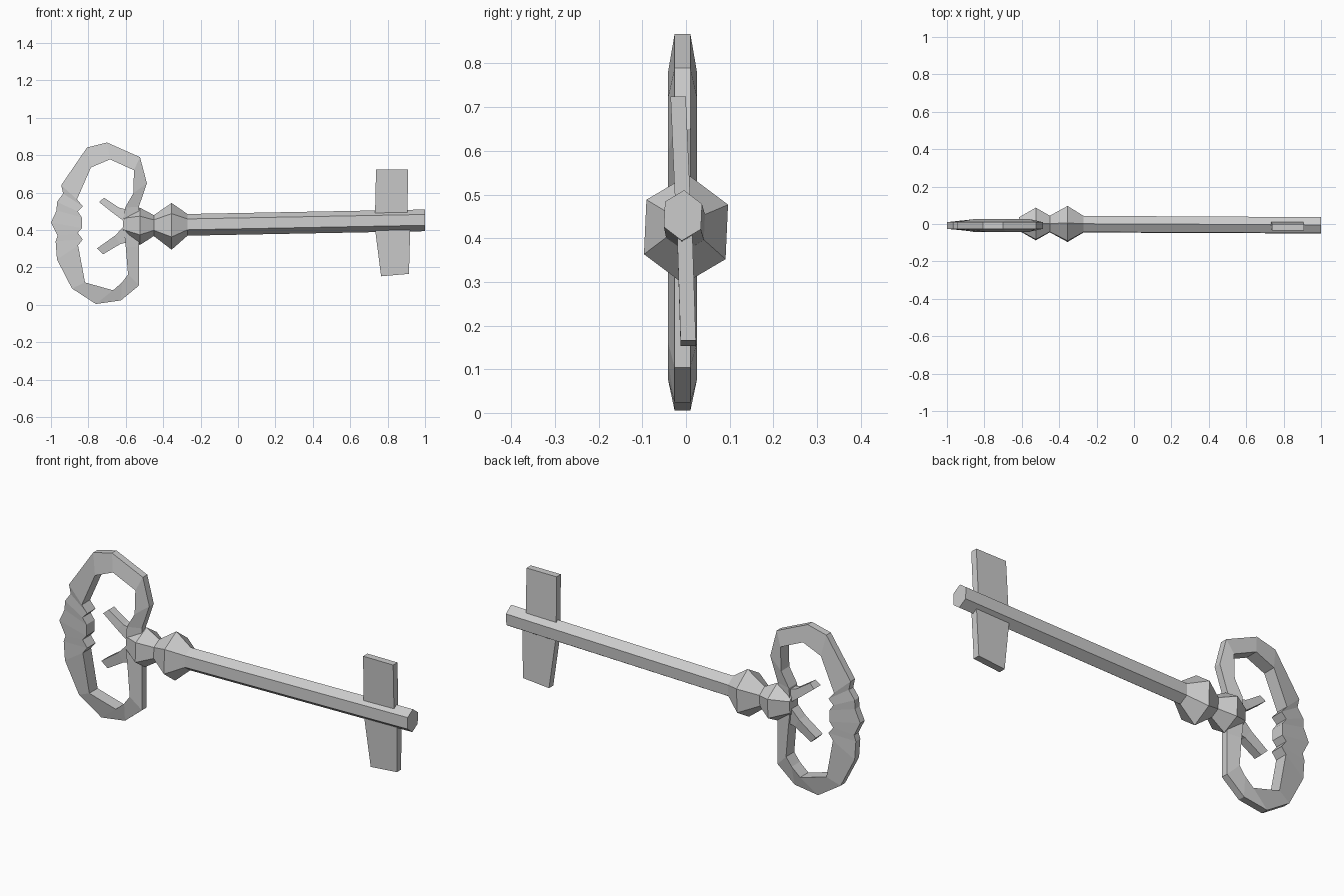
import bpy
import math


def make(name, verts, faces):
    mesh = bpy.data.meshes.new(name)
    mesh.from_pydata(verts, [], faces)
    mesh.validate()
    obj = bpy.data.objects.new(name, mesh)
    bpy.context.collection.objects.link(obj)
    # consistent outward normals
    bpy.context.view_layer.objects.active = obj
    obj.select_set(True)
    bpy.ops.object.mode_set(mode='EDIT')
    bpy.ops.mesh.select_all(action='SELECT')
    bpy.ops.mesh.normals_make_consistent(inside=False)
    bpy.ops.object.mode_set(mode='OBJECT')
    obj.select_set(False)
    return obj


def loft(name, rings):
    """Skin equal-length closed rings and cap both ends."""
    n = len(rings[0])
    verts = [v for r in rings for v in r]
    faces = [(i * n + j, i * n + (j + 1) % n, (i + 1) * n + (j + 1) % n, (i + 1) * n + j)
             for i in range(len(rings) - 1) for j in range(n)]
    faces += [tuple(range(n)), tuple(range(len(verts) - n, len(verts)))]
    return make(name, verts, faces)


def hexagon(x, y, z, ry, rz):
    return [(x, y + ry * math.sin(math.radians(60 * k + 3)),
             z + rz * math.cos(math.radians(60 * k + 3))) for k in range(6)]


def band(name, pairs, t_out, t_in, yc=-0.008):
    """Bevelled ribbon in the xz plane; each pair is outer x, z, inner x, z."""
    return loft(name, [[(a, yc - t_out, b), (a, yc + t_out, b),
                        (c, yc + t_in, d), (c, yc - t_in, d)] for a, b, c, d in pairs])


# hexagonal stem with two collars: x, y, z, y radius, z radius
stem = [(-0.615, 0, 0.43, 0.040, 0.06), (-0.525, 0, 0.42, 0.098, 0.10),
        (-0.45, 0, 0.424, 0.050, 0.056), (-0.355, 0, 0.42, 0.108, 0.125),
        (-0.27, -0.001, 0.428, 0.050, 0.058), (1.0, -0.007, 0.452, 0.049, 0.058)]
loft("stem", [hexagon(*s) for s in stem])

# open bow ring, from upper root round to lower root
bow = [(-0.53, 0.46, -0.61, 0.46), (-0.53, 0.525, -0.604, 0.52),
       (-0.487, 0.65, -0.56, 0.596), (-0.524, 0.79, -0.556, 0.72),
       (-0.70, 0.868, -0.684, 0.778), (-0.807, 0.842, -0.786, 0.735),
       (-0.945, 0.64, -0.861, 0.564), (-0.935, 0.595, -0.83, 0.527),
       (-0.968, 0.55, -0.857, 0.50), (-0.97, 0.505, -0.835, 0.468),
       (-1.0, 0.44, -0.835, 0.41), (-0.965, 0.37, -0.857, 0.385),
       (-0.975, 0.34, -0.83, 0.35), (-0.968, 0.243, -0.855, 0.318),
       (-0.888, 0.088, -0.818, 0.12), (-0.76, 0.005, -0.668, 0.078),
       (-0.626, 0.024, -0.62, 0.12), (-0.529, 0.104, -0.588, 0.163),
       (-0.529, 0.313, -0.60, 0.307), (-0.53, 0.40, -0.61, 0.40)]
band("bow_ring", bow, 0.018, 0.0335)

# small inward scrolls
band("upper_scroll", [(-0.716, 0.573, -0.743, 0.55), (-0.636, 0.52, -0.663, 0.487),
                      (-0.56, 0.50, -0.60, 0.44)], 0.022, 0.028)
band("lower_scroll", [(-0.722, 0.27, -0.754, 0.302), (-0.63, 0.325, -0.658, 0.37),
                      (-0.55, 0.345, -0.60, 0.43)], 0.022, 0.028)

# slightly leaning bit blades crossing the stem: x min, x max, y centre, z
def blade(name, ends):
    t = 0.0175
    loft(name, [[(a, y - t, za), (b, y - t, zb), (b, y + t, zb), (a, y + t, za)]
                for a, b, y, za, zb in ends])


blade("upper_bit", [(0.738, 0.909, -0.018, 0.725, 0.725), (0.732, 0.906, -0.006, 0.45, 0.45)])
blade("lower_bit", [(0.727, 0.922, -0.004, 0.45, 0.45), (0.765, 0.914, 0.005, 0.153, 0.166)])
